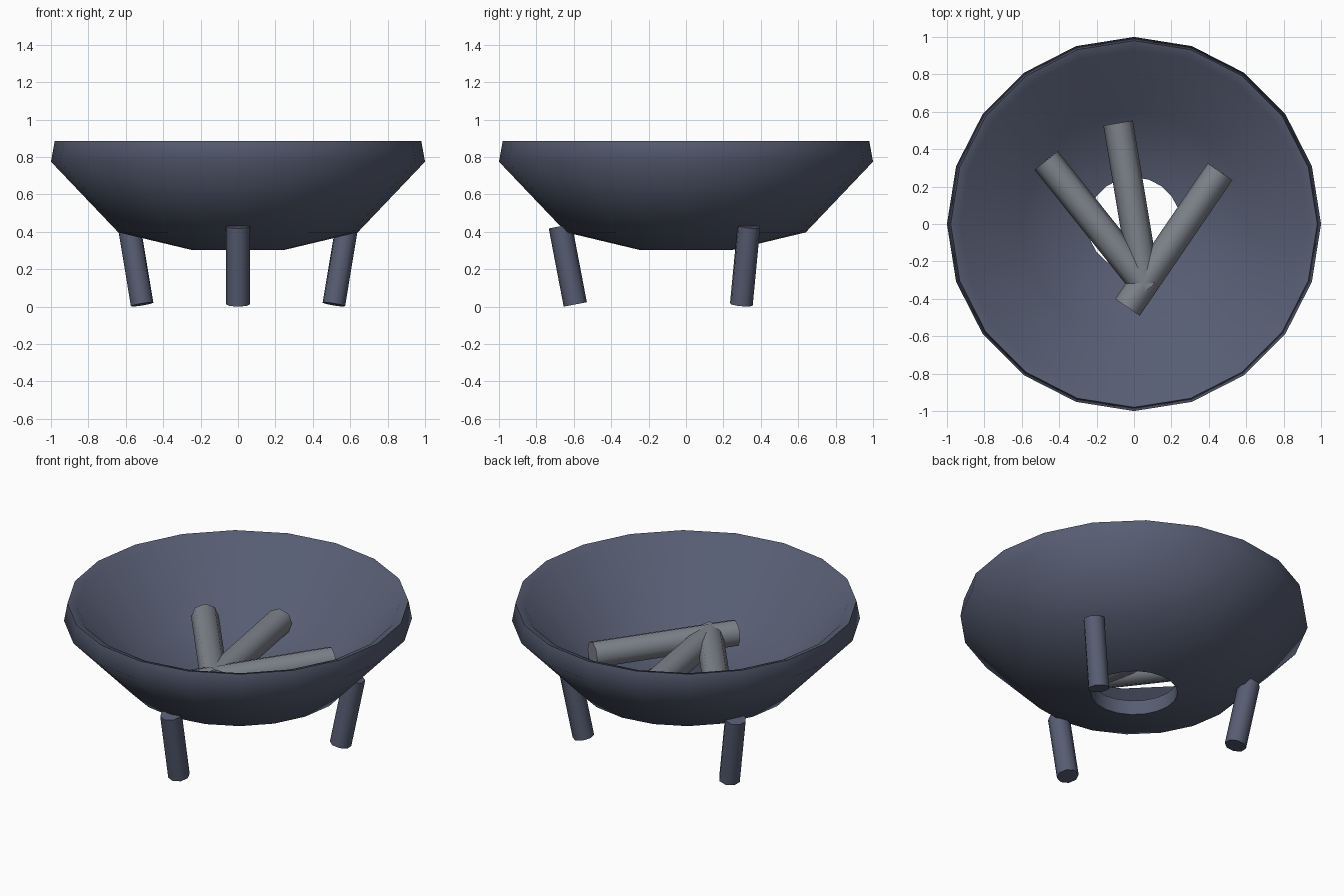
import bpy, math
from mathutils import Vector

if "Cube" in bpy.data.objects:
    bpy.data.objects.remove(bpy.data.objects["Cube"])


def material(name, rgb):
    m = bpy.data.materials.new(name)
    m.diffuse_color = (*rgb, 1)
    m.use_nodes = True
    m.node_tree.nodes["Principled BSDF"].inputs["Base Color"].default_value = m.diffuse_color
    return m


METAL = material("dark_metal", (0.095, 0.11, 0.17))
WOOD = material("ash_wood", (0.21, 0.225, 0.26))


def smooth(ob, angle):
    bpy.ops.object.select_all(action='DESELECT')
    ob.select_set(True)
    bpy.context.view_layer.objects.active = ob
    bpy.ops.object.shade_smooth_by_angle(angle=math.radians(angle))


def lathe(name, profile, sides, mat):
    # closed profile turned around z, forming a ring of quads
    n = len(profile)
    verts = [(r * math.cos(2 * math.pi * i / sides), r * math.sin(2 * math.pi * i / sides), z)
             for i in range(sides) for r, z in profile]
    faces = []
    for i in range(sides):
        a, b = i * n, (i + 1) % sides * n
        for j in range(n):
            k = (j + 1) % n
            faces.append((a + j, b + j, b + k, a + k))
    me = bpy.data.meshes.new(name)
    me.from_pydata(verts, [], faces)
    ob = bpy.data.objects.new(name, me)
    bpy.context.collection.objects.link(ob)
    me.materials.append(mat)
    smooth(ob, 75)
    return ob


def rod(name, p, q, radius, mat, sides=8):
    p, q = Vector(p), Vector(q)
    bpy.ops.mesh.primitive_cylinder_add(vertices=sides, radius=radius, depth=(q - p).length,
                                        location=(p + q) / 2)
    ob = bpy.context.object
    ob.name = name
    ob.rotation_euler = (q - p).to_track_quat('Z', 'Y').to_euler()
    ob.data.materials.append(mat)
    smooth(ob, 60)
    return ob


# thick bowl with an open drain hole: outside from bottom to rim, then inside back down
lathe("bowl", [(0.25, 0.304), (0.64, 0.397), (1.0, 0.775), (0.98, 0.885),
               (0.93, 0.868), (0.60, 0.487), (0.25, 0.395)], 20, METAL)

# three legs that lean in towards the floor
for name, deg in (("front_leg", -90), ("right_leg", 30), ("left_leg", 150)):
    c, s = math.cos(math.radians(deg)), math.sin(math.radians(deg))
    rod(name, (0.592 * c, 0.592 * s, 0.012), (0.672 * c, 0.672 * s, 0.43), 0.063, METAL)

# three logs lying across each other in the bowl
rod("left_log", (-0.47, 0.34, 0.54), (0.077, -0.345, 0.53), 0.08, WOOD)
rod("middle_log", (-0.085, 0.54, 0.535), (0.06, -0.33, 0.53), 0.08, WOOD)
rod("right_log", (0.46, 0.28, 0.535), (-0.035, -0.445, 0.53), 0.08, WOOD)
